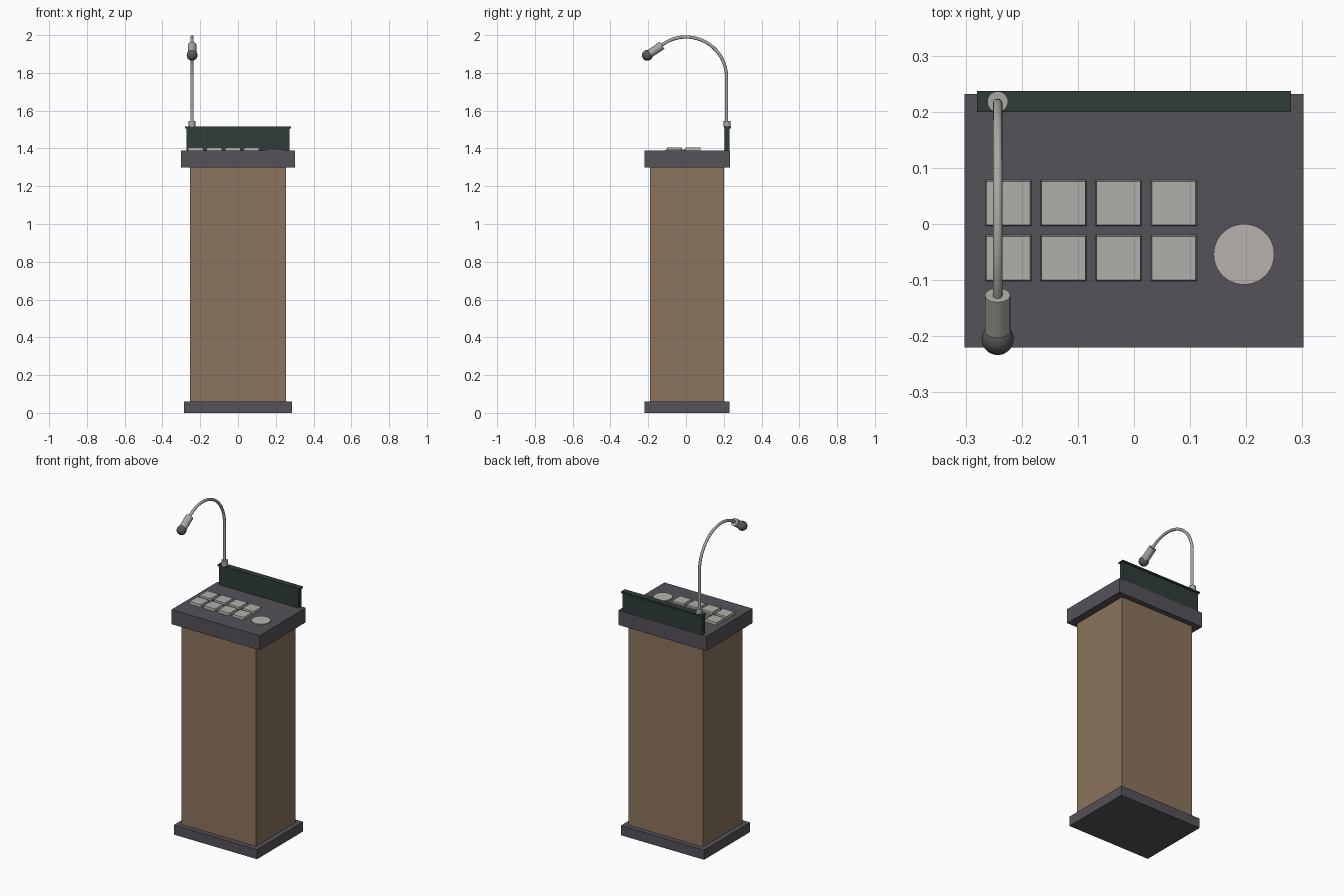
import bpy, bmesh, math
from mathutils import Vector

if "Cube" in bpy.data.objects:
    bpy.data.objects.remove(bpy.data.objects["Cube"])


def material(name, rgb):
    m = bpy.data.materials.new(name)
    m.diffuse_color = (*rgb, 1)
    m.use_nodes = True
    m.node_tree.nodes["Principled BSDF"].inputs["Base Color"].default_value = m.diffuse_color
    return m


WOOD = material("wood", (0.26, 0.175, 0.11))
DARK = material("dark_trim", (0.09, 0.085, 0.097))
PANEL = material("panel_green", (0.028, 0.046, 0.044))
KEY = material("key_grey", (0.43, 0.43, 0.40))
DISC = material("disc_grey", (0.48, 0.45, 0.42))
METAL = material("metal", (0.40, 0.39, 0.36))
FOAM = material("mic_foam", (0.10, 0.10, 0.10))


def finish(name, bm, mat, smooth=False):
    bmesh.ops.recalc_face_normals(bm, faces=bm.faces)
    me = bpy.data.meshes.new(name)
    bm.to_mesh(me)
    bm.free()
    ob = bpy.data.objects.new(name, me)
    bpy.context.collection.objects.link(ob)
    me.materials.append(mat)
    if smooth:
        bpy.ops.object.select_all(action='DESELECT')
        bpy.context.view_layer.objects.active = ob
        ob.select_set(True)
        bpy.ops.object.shade_smooth_by_angle(angle=math.radians(40))
    return ob


def box(name, x, y, z, mat, taper=0.0):
    """Box from (min, max) ranges; taper insets the top edge."""
    bm = bmesh.new()
    bmesh.ops.create_cube(bm, size=1)
    for v in bm.verts:
        sx, sy, top = v.co.x > 0, v.co.y > 0, v.co.z > 0
        t = taper if top else 0
        v.co = (x[sx] + (-t if sx else t), y[sy] + (-t if sy else t), z[top])
    return finish(name, bm, mat)


def rod(name, a, b, r, mat, seg=32):
    """Cylinder between two points."""
    a, b = Vector(a), Vector(b)
    bm = bmesh.new()
    bmesh.ops.create_cone(bm, cap_ends=True, segments=seg, radius1=r, radius2=r, depth=(b - a).length)
    rot = (b - a).to_track_quat('Z', 'Y')
    for v in bm.verts:
        v.co = rot @ v.co + (a + b) / 2
    return finish(name, bm, mat, True)


# Stand
box("base_plinth", (-0.285, 0.285), (-0.22, 0.23), (0, 0.06), DARK)
box("body", (-0.255, 0.255), (-0.19, 0.2), (0.06, 1.30), WOOD)
box("console_top", (-0.302, 0.302), (-0.22, 0.232), (1.30, 1.39), DARK)

# Back panel with overhanging cap
box("back_panel", (-0.273, 0.273), (0.205, 0.23), (1.39, 1.505), PANEL)
box("back_panel_cap", (-0.28, 0.28), (0.2, 0.237), (1.505, 1.515), PANEL)

# Keys and disc
for row, cy in enumerate((0.037, -0.061)):
    for col in range(4):
        cx = -0.224 + 0.0983 * col
        box(f"key_{row}_{col}", (cx - 0.041, cx + 0.041), (cy - 0.041, cy + 0.041),
            (1.39, 1.405), KEY, 0.002)
rod("disc", (0.196, -0.054, 1.385), (0.196, -0.054, 1.395), 0.054, DISC, 48)

# Microphone: collar, gooseneck, holder and ball
MX, R, CZ = -0.243, 0.215, 1.775
rod("mic_collar", (MX, 0.218, 1.513), (MX, 0.218, 1.545), 0.0185, METAL)

path = [(MX, R, 1.54)]
for i in range(25):
    a = math.radians(128) * i / 24
    path.append((MX, R * math.cos(a), CZ + R * math.sin(a)))
bm = bmesh.new()
SEG, r = 12, 0.0085
rings = []
for i, p in enumerate(path):
    t = (Vector(path[min(i + 1, len(path) - 1)]) - Vector(path[max(i - 1, 0)])).normalized()
    side = Vector((1, 0, 0))
    up = t.cross(side)
    rings.append([bm.verts.new(Vector(p) + r * (side * math.cos(k * math.tau / SEG) + up * math.sin(k * math.tau / SEG)))
                  for k in range(SEG)])
for a, b in zip(rings, rings[1:]):
    for k in range(SEG):
        bm.faces.new((a[k], a[(k + 1) % SEG], b[(k + 1) % SEG], b[k]))
bm.faces.new(rings[0])
bm.faces.new(rings[-1])
finish("gooseneck", bm, METAL, True)

ball = Vector((MX, -0.205, 1.893))
rod("mic_holder", (MX, -0.127, 1.946), ball, 0.0225, METAL)
bm = bmesh.new()
bmesh.ops.create_uvsphere(bm, u_segments=32, v_segments=16, radius=0.0285)
bmesh.ops.translate(bm, verts=bm.verts, vec=ball)
finish("mic_ball", bm, FOAM, True)
